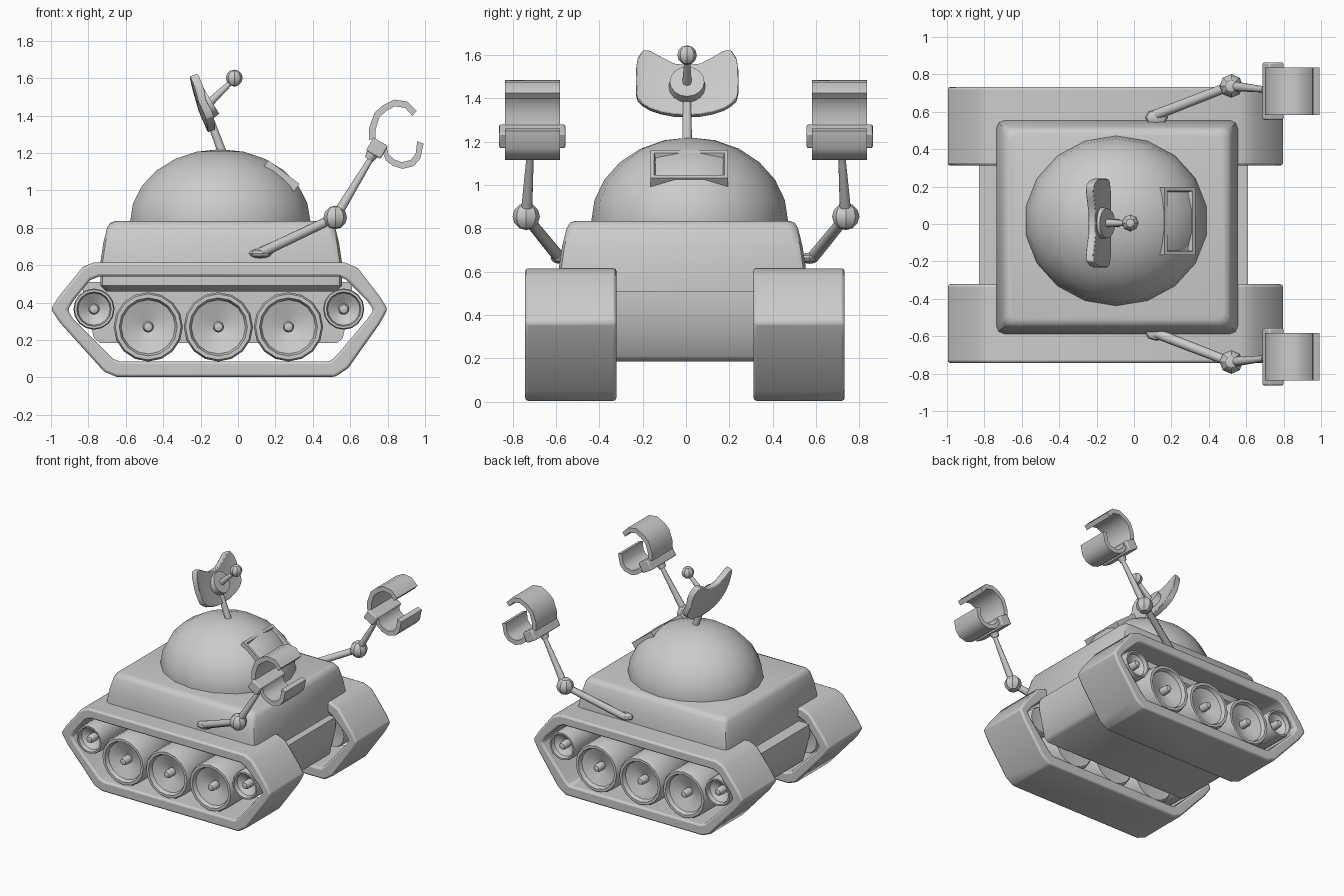
import bpy, bmesh, math
from mathutils import Vector, Matrix

if "Cube" in bpy.data.objects:
    bpy.data.objects.remove(bpy.data.objects["Cube"])


def finish(name, bm, angle=40, bevel=0):
    bmesh.ops.recalc_face_normals(bm, faces=bm.faces)
    me = bpy.data.meshes.new(name)
    bm.to_mesh(me)
    bm.free()
    ob = bpy.data.objects.new(name, me)
    bpy.context.collection.objects.link(ob)
    bpy.ops.object.select_all(action='DESELECT')
    ob.select_set(True)
    bpy.context.view_layer.objects.active = ob
    bpy.ops.object.shade_smooth_by_angle(angle=math.radians(angle))
    if bevel:
        m = ob.modifiers.new("bevel", 'BEVEL')
        m.width, m.segments = bevel, 2
    return ob


def loft(name, rings, closed=False, angle=40, bevel=0):
    """Skin equal-length rings; cap the ends unless the rings form a loop."""
    bm = bmesh.new()
    vs = [[bm.verts.new(p) for p in r] for r in rings]
    n, k = len(vs), len(vs[0])
    for i in range(n if closed else n - 1):
        a, b = vs[i], vs[(i + 1) % n]
        for j in range(k):
            bm.faces.new((a[j], a[(j + 1) % k], b[(j + 1) % k], b[j]))
    if not closed:
        bm.faces.new(vs[0])
        bm.faces.new(vs[-1])
    return finish(name, bm, angle, bevel)


def rod(name, p, q, r1, r2, segs=8):
    p, q = Vector(p), Vector(q)
    rot = (q - p).to_track_quat('Z', 'Y').to_matrix().to_4x4()
    bm = bmesh.new()
    bmesh.ops.create_cone(bm, cap_ends=True, segments=segs, radius1=r1, radius2=r2,
                          depth=(q - p).length, matrix=Matrix.Translation((p + q) / 2) @ rot)
    return finish(name, bm, 50)


def ball(name, c, scale, u=8, v=6):
    bm = bmesh.new()
    bmesh.ops.create_uvsphere(bm, u_segments=u, v_segments=v, radius=1,
                              matrix=Matrix.Translation(c) @ Matrix.Diagonal((*scale, 1)))
    return finish(name, bm, 30)


def rounded_rect(x0, x1, y0, y1, z, r):
    pts = []
    for cx, cy, a in ((x1 - r, y1 - r, 0), (x0 + r, y1 - r, 90), (x0 + r, y0 + r, 180), (x1 - r, y0 + r, 270)):
        for d in (0, 45, 90):
            t = math.radians(a + d)
            pts.append((cx + r * math.cos(t), cy + r * math.sin(t), z))
    return pts


def wheel(name, x, z, R, s):
    prof = [(.003, .725), (.022, .72), (.03, .70), (.03, .65), (.78 * R, .69), (.84 * R, .72),
            (.95 * R, .72), (R, .70), (R, .37), (.93 * R, .35), (.3 * R, .36)]
    ring = [[(x + r * math.cos(t), s * y - .005, z + r * math.sin(t))
             for t in (2 * math.pi * i / 16 for i in range(16))] for r, y in prof]
    return loft(name, ring)


# Upper body and lower hull
body = [(.46, .03), (.49, 0), (.62, 0), (.72, .015), (.80, .035), (.825, .05), (.835, .075)]
loft("upper_body", [rounded_rect(-.735 + d, .555 - d, -.587 + d, .553 - d, z, .04) for z, d in body])
hull = [(-.83, .51), (-.83, .43), (-.77, .21), (-.74, .185), (.53, .185), (.56, .21), (.61, .43), (.61, .51)]
loft("lower_hull", [[(x, y, z) for x, z in hull] for y in (-.335, .325)])

# Dome
bm = bmesh.new()
bmesh.ops.create_uvsphere(bm, u_segments=18, v_segments=12, radius=1,
                          matrix=Matrix.Translation((-.095, .017, .83)) @ Matrix.Diagonal((.49, .455, .39, 1)))
bmesh.ops.bisect_plane(bm, geom=bm.verts[:] + bm.edges[:] + bm.faces[:], plane_co=(0, 0, .82),
                       plane_no=(0, 0, 1), clear_inner=True)
finish("dome", bm)

# Tracks and wheels
outer = [(-1, .365), (-.96, .43), (-.83, .59), (-.77, .615), (.57, .615), (.64, .585), (.76, .43),
         (.8, .365), (.76, .29), (.59, .05), (.52, .003), (-.65, .003), (-.715, .03), (-.95, .29)]
inner = [(-.91, .36), (-.88, .41), (-.79, .52), (-.74, .54), (.54, .54), (.58, .52), (.69, .41),
         (.725, .36), (.69, .31), (.53, .12), (.49, .085), (-.63, .085), (-.67, .1), (-.88, .31)]
for s, side in ((-1, "front"), (1, "back")):
    a, b = s * .738 - .005, s * .317 - .005
    loft(f"{side}_track", [[(*o[:1], a, o[1]), (o[0], b, o[1]), (i[0], b, i[1]), (i[0], a, i[1])]
                           for o, i in zip(outer, inner)], closed=True, bevel=.014)
    for k, x in enumerate((-.48, -.105, .27)):
        wheel(f"{side}_road_wheel_{k}", x, .27, .185, s)
    for k, x in enumerate((-.77, .565)):
        wheel(f"{side}_end_wheel_{k}", x, .365, .11, s)

# Viewing hatch frame on the dome
nrm, down, c = Vector((.607, 0, .795)), Vector((.795, 0, -.607)), Vector((.235, .015, 1.083))
rings = []
for w, h, d in ((.18, .105, -.05), (.18, .105, .018), (.162, .085, .018), (.155, .075, -.008)):
    rings.append([c + nrm * d + down * (h * j) + Vector((0, w * i, 0))
                  for i, j in ((-1, -1), (1, -1), (1, 1), (-1, 1))])
loft("dome_hatch", rings, angle=30)

# Antenna: stalk, saddle-shaped reflector, disc, feed rod and tip
rod("antenna_stalk", (-.08, .005, 1.19), (-.15, .005, 1.38), .024, .02, 10)
half = [(0, 1.55, 1.318), (.06, 1.555, 1.32), (.12, 1.585, 1.33), (.17, 1.612, 1.345),
        (.205, 1.612, 1.365), (.228, 1.575, 1.385), (.237, 1.52, 1.42)]
cols = []
for y, t, b in [(-y, t, b) for y, t, b in half[:0:-1]] + half:
    ring = []
    for z, d in ((t, -.022), (t, .022), ((t + b) / 2, .012), (b, .022), (b, -.022), ((t + b) / 2, -.03)):
        d += .3 * y * y
        ring.append((-.19 + (1.455 - z) * .36 + d * .94, y + .005, z + d * .33))
    cols.append(ring)
loft("antenna_reflector", cols, angle=45, bevel=.006)
rod("antenna_disc", (-.18, .005, 1.455), (-.142, .005, 1.478), .085, .08, 16)
rod("antenna_feed", (-.15, .005, 1.47), (-.02, .005, 1.595), .022, .012, 8)
ball("antenna_tip", (-.02, .005, 1.6), (.045, .045, .045))

# Arms with claws
upper = [(.70, 1.27), (.70, 1.33), (.73, 1.415), (.775, 1.455), (.835, 1.485), (.905, 1.475), (.955, 1.425)]
lower = [(.775, 1.20), (.79, 1.16), (.83, 1.13), (.88, 1.115), (.94, 1.13), (.975, 1.17), (.992, 1.25)]
centre = Vector((.85, 1.30))
for s, side in ((-1, "front"), (1, "back")):
    yc = s * .71
    ball(f"{side}_shoulder", (.12, s * .575 - .005, .662), (.062, .045, .026))
    rod(f"{side}_upper_arm", (.12, s * .585, .665), (.52, s * .74, .855), .028, .025)
    ball(f"{side}_elbow", (.52, s * .738, .855), (.063, .063, .063))
    rod(f"{side}_forearm", (.52, s * .738, .855), (.735, s * .715, 1.21), .027, .014)
    # Wrist block, turned to follow the forearm
    rot = Matrix.Rotation(math.radians(60), 2)
    blk = [Vector((.743, 1.225)) + rot @ Vector(p) for p in ((-.04, -.045), (.04, -.045), (.04, .045), (-.04, .045))]
    loft(f"{side}_wrist", [[(p.x, y, p.y) for p in blk] for y in (yc - .153, yc + .153)], bevel=.008)
    rod(f"{side}_wrist_joint", (.70, s * .715, 1.165), (.735, s * .715, 1.22), .025, .04)
    for jaw, pts in (("upper", upper), ("lower", lower)):
        rings = []
        for x, z in pts:
            o = Vector((x, z))
            i = o + (centre - o).normalized() * .036
            rings.append([(o.x, yc - .127, o.y), (o.x, yc + .127, o.y), (i.x, yc + .127, i.y), (i.x, yc - .127, i.y)])
        loft(f"{side}_{jaw}_jaw", rings)
